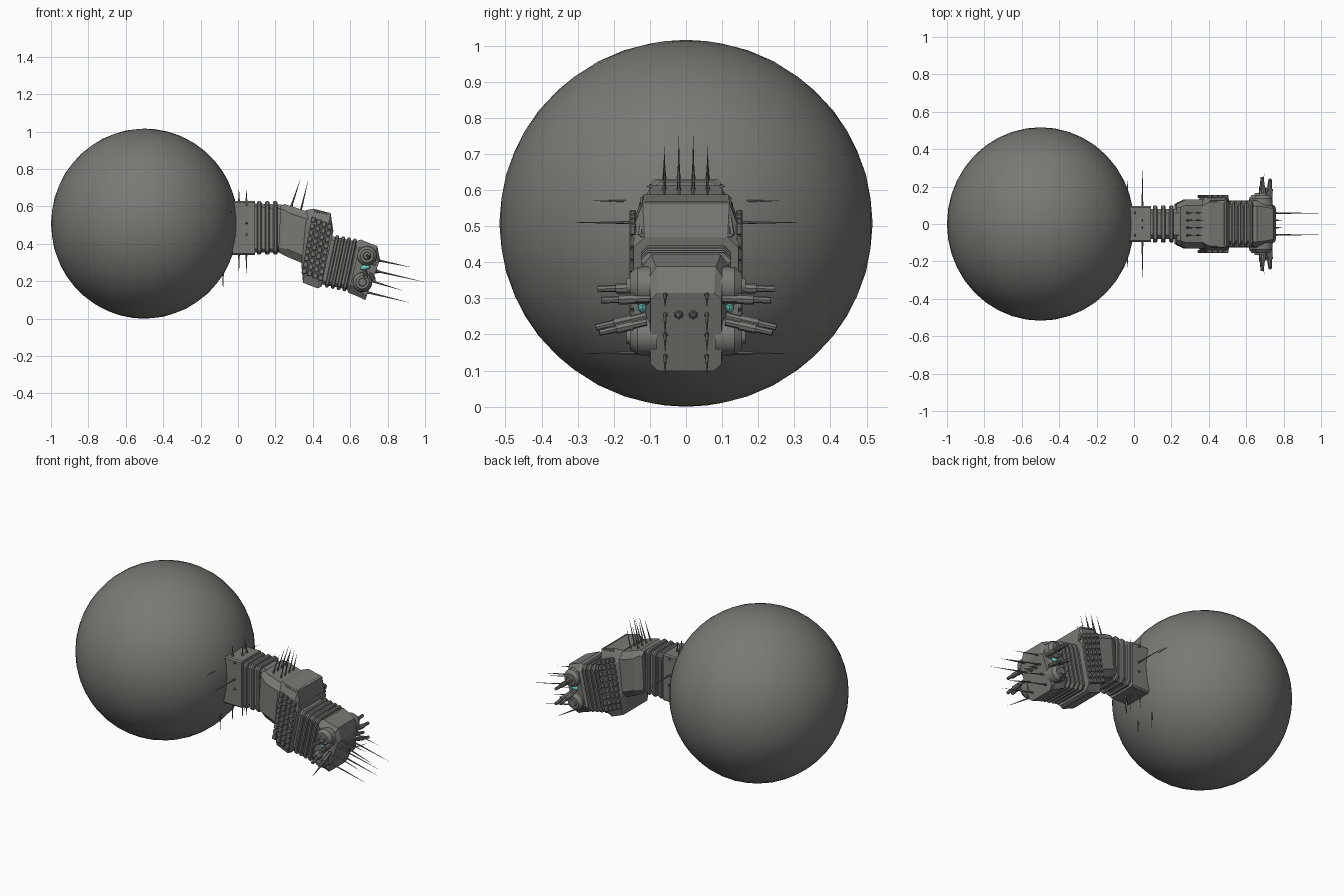
import bpy, bmesh, math
from mathutils import Vector, Matrix

if "Cube" in bpy.data.objects:
    bpy.data.objects.remove(bpy.data.objects["Cube"])

grey = bpy.data.materials.new("dark_grey")
grey.diffuse_color = (.19, .19, .175, 1)
grey.use_nodes = True
grey.node_tree.nodes["Principled BSDF"].inputs["Base Color"].default_value = grey.diffuse_color
teal = bpy.data.materials.new("teal")
teal.diffuse_color = (.16, .65, .58, 1)
teal.use_nodes = True
teal.node_tree.nodes["Principled BSDF"].inputs["Base Color"].default_value = teal.diffuse_color


def finish(bm, name, mat=grey):
    bmesh.ops.recalc_face_normals(bm, faces=bm.faces)
    me = bpy.data.meshes.new(name)
    bm.to_mesh(me)
    bm.free()
    ob = bpy.data.objects.new(name, me)
    bpy.context.collection.objects.link(ob)
    me.materials.append(mat)
    return ob


def loft(name, stations):
    """Chamfered-box rings: (x, z, tilt degrees, half width, half height, chamfer y, chamfer z)."""
    bm = bmesh.new()
    rings = []
    for x, z, t, w, h, cy, cz in stations:
        up = Vector((math.sin(math.radians(t)), 0, math.cos(math.radians(t))))
        pts = [(w, -h + cz), (w, h - cz), (w - cy, h), (-w + cy, h),
               (-w, h - cz), (-w, -h + cz), (-w + cy, -h), (w - cy, -h)]
        rings.append([bm.verts.new(Vector((x, y, z)) + up * v) for y, v in pts])
    for a, b in zip(rings, rings[1:]):
        for i in range(8):
            j = (i + 1) % 8
            bm.faces.new((a[i], a[j], b[j], b[i]))
    bm.faces.new(rings[0])
    bm.faces.new(rings[-1])
    return finish(bm, name)


def rod(bm, a, b, r1, r2, sides=8):
    a, b = Vector(a), Vector(b)
    d = b - a
    m = Matrix.Translation((a + b) / 2) @ d.to_track_quat('Z', 'Y').to_matrix().to_4x4()
    bmesh.ops.create_cone(bm, cap_ends=True, segments=sides, radius1=r1, radius2=r2,
                          depth=d.length, matrix=m)


def spike(bm, a, b, r=0.006):
    a, b = Vector(a), Vector(b)
    n = (b - a).normalized()
    rod(bm, a - n * 0.01, b, r, 0.0003, 6)
    rod(bm, a - n * 0.012, a + n * 0.008, r * 1.5, r, 6)


def ribs(name, start, end, count, tilt, w, h, thick):
    for i in range(count):
        f = i / (count - 1)
        x = start[0] + (end[0] - start[0]) * f
        z = start[1] + (end[1] - start[1]) * f
        dx, dz = thick / 2 * math.cos(math.radians(tilt)), -thick / 2 * math.sin(math.radians(tilt))
        e = 0.006
        loft(name, [(x - dx, z - dz, tilt, w - e, h - e, .02, .02),
                    (x - dx * .5, z - dz * .5, tilt, w, h, .02, .02),
                    (x + dx * .5, z + dz * .5, tilt, w, h, .02, .02),
                    (x + dx, z + dz, tilt, w - e, h - e, .02, .02)])


# Large ball
bm = bmesh.new()
bmesh.ops.create_icosphere(bm, subdivisions=4, radius=1,
                           matrix=Matrix.Translation((-.5, 0, .508)) @ Matrix.Diagonal((.5, .517, .508, 1)))
ball = finish(bm, "ball")

# Mounting block and first ribbed joint
loft("mount_block", [(-.03, .485, 0, .095, .145, .008, .008), (.092, .485, 0, .095, .145, .008, .008)])
loft("first_joint_core", [(.08, .485, 0, .08, .132, .02, .02), (.25, .48, 3, .08, .128, .02, .02)])
ribs("first_joint_rib", (.113, .485), (.2, .485), 3, 0, .1, .143, .024)

# Upper arm and armoured middle section
loft("upper_arm", [(.222, .483, 3, .105, .12, .02, .02), (.238, .48, 4, .115, .133, .025, .03),
                   (.27, .467, 4, .13, .136, .03, .04), (.37, .43, 5, .13, .14, .03, .04)])
loft("armour_section", [(.35, .44, 5, .125, .14, .03, .05), (.375, .39, 8, .148, .2, .03, .08),
                        (.46, .363, 10, .15, .204, .03, .08), (.478, .32, 12, .145, .153, .03, .03)])

# Slim raised frame on the front slope of the armour
bm = bmesh.new()
corners = [(.484, -.115, .562), (.484, .115, .562), (.503, .128, .475), (.503, -.128, .475)]
for a, b in zip(corners, corners[1:] + corners[:1]):
    rod(bm, a, b, .007, .007, 6)
for s in (1, -1):
    rod(bm, (.41, s * .12, .576), (.484, s * .12, .56), .007, .007, 6)
finish(bm, "armour_frame")

# Rows of side tiles
bm = bmesh.new()
for s in (1, -1):
    for row in range(9):
        for col in range(4):
            u, v = (col - 1.5) * .029, (row - 4) * .035
            x = .422 + u + v * .17
            z = .373 - u * .42 + v * .98
            m = (Matrix.Translation((x, s * .147, z)) @ Matrix.Rotation(math.radians(14), 4, 'Y')
                 @ Matrix.Diagonal((.026, .018, .03, 1)))
            bmesh.ops.create_cube(bm, size=1, matrix=m)
tiles = finish(bm, "side_tiles")
bev = tiles.modifiers.new("bevel", 'BEVEL')
bev.width, bev.segments = .004, 1

# Second ribbed joint
loft("second_joint_core", [(.46, .315, 12, .11, .132, .02, .02), (.63, .28, 12, .11, .13, .02, .02)])
ribs("second_joint_rib", (.503, .306), (.597, .287), 4, 12, .125, .143, .02)

# Head
loft("head", [(.612, .285, 12, .115, .135, .02, .03), (.625, .28, 13, .125, .146, .03, .04),
              (.655, .268, 15, .122, .145, .03, .04), (.70, .25, 18, .102, .145, .02, .03),
              (.72, .2075, 20, .098, .115, .02, .02)])

# Side turrets: stepped discs with twin barrels
bm = bmesh.new()
for s in (1, -1):
    for cx, cz in ((.69, .335), (.665, .195)):
        rod(bm, (cx, s * .08, cz), (cx, s * .135, cz), .054, .052, 14)
        rod(bm, (cx, s * .135, cz), (cx, s * .155, cz), .052, .036, 14)
        rod(bm, (cx, s * .15, cz), (cx, s * .165, cz), .024, .02, 10)
turrets = finish(bm, "side_turrets")
bm = bmesh.new()
for s in (1, -1):
    for a, b in (((.70, .10, .33), (.685, .245, .326)), ((.725, .10, .3), (.73, .235, .295)),
                 ((.68, .11, .252), (.685, .25, .22)), ((.71, .11, .235), (.728, .24, .205))):
        p, q = Vector((a[0], s * a[1], a[2])), Vector((b[0], s * b[1], b[2]))
        rod(bm, p, q, .011, .009)
        rod(bm, p.lerp(q, .3), p.lerp(q, .65), .014, .014)
barrels = finish(bm, "turret_barrels")

# Ball, turrets and barrels are smooth with sharp edges kept
for ob in (ball, turrets, barrels):
    bpy.context.view_layer.objects.active = ob
    ob.select_set(True)
bpy.ops.object.shade_smooth_by_angle(angle=math.radians(40))

# Teal lamps tucked between the turrets
bm = bmesh.new()
for s in (1, -1):
    m = (Matrix.Translation((.68, s * .121, .275)) @ Matrix.Rotation(math.radians(-12), 4, 'Y')
         @ Matrix.Diagonal((.026, .012, .014, 1)))
    bmesh.ops.create_uvsphere(bm, u_segments=12, v_segments=6, radius=1, matrix=m)
finish(bm, "side_lamps", teal)

# Antenna spikes
bm = bmesh.new()
for s in (1, -1):
    spike(bm, (.045, s * .02, .63), (.045, s * .02, .695))
    spike(bm, (.005, s * .06, .63), (.005, s * .06, .70))
    spike(bm, (.045, s * .02, .34), (.045, s * .02, .23))
    spike(bm, (.005, s * .06, .34), (.005, s * .06, .24))
    spike(bm, (.045, s * .095, .51), (.045, s * .315, .51))
    spike(bm, (-.035, s * .09, .57), (-.035, s * .26, .57))
    spike(bm, (.045, s * .095, .61), (.045, s * .11, .61))
    spike(bm, (.045, s * .095, .45), (.045, s * .11, .45))
    spike(bm, (-.08, s * .06, .25), (-.08, s * .06, .15))
    spike(bm, (.285, s * .02, .6), (.335, s * .02, .75))
    spike(bm, (.335, s * .02, .575), (.375, s * .02, .74))
    spike(bm, (.285, s * .06, .6), (.325, s * .06, .72))
    spike(bm, (.335, s * .06, .575), (.365, s * .06, .70))
    spike(bm, (.66, s * .13, .15), (.70, s * .275, .147))
    spike(bm, (.757, s * .058, .31), (.925, s * .058, .275))
    spike(bm, (.738, s * .058, .255), (1.0, s * .058, .195))
    spike(bm, (.717, s * .058, .2), (.88, s * .058, .15))
    spike(bm, (.695, s * .058, .14), (.92, s * .058, .085))
    spike(bm, (.737, s * .02, .255), (.79, s * .02, .243), .011)
finish(bm, "antenna_spikes")
